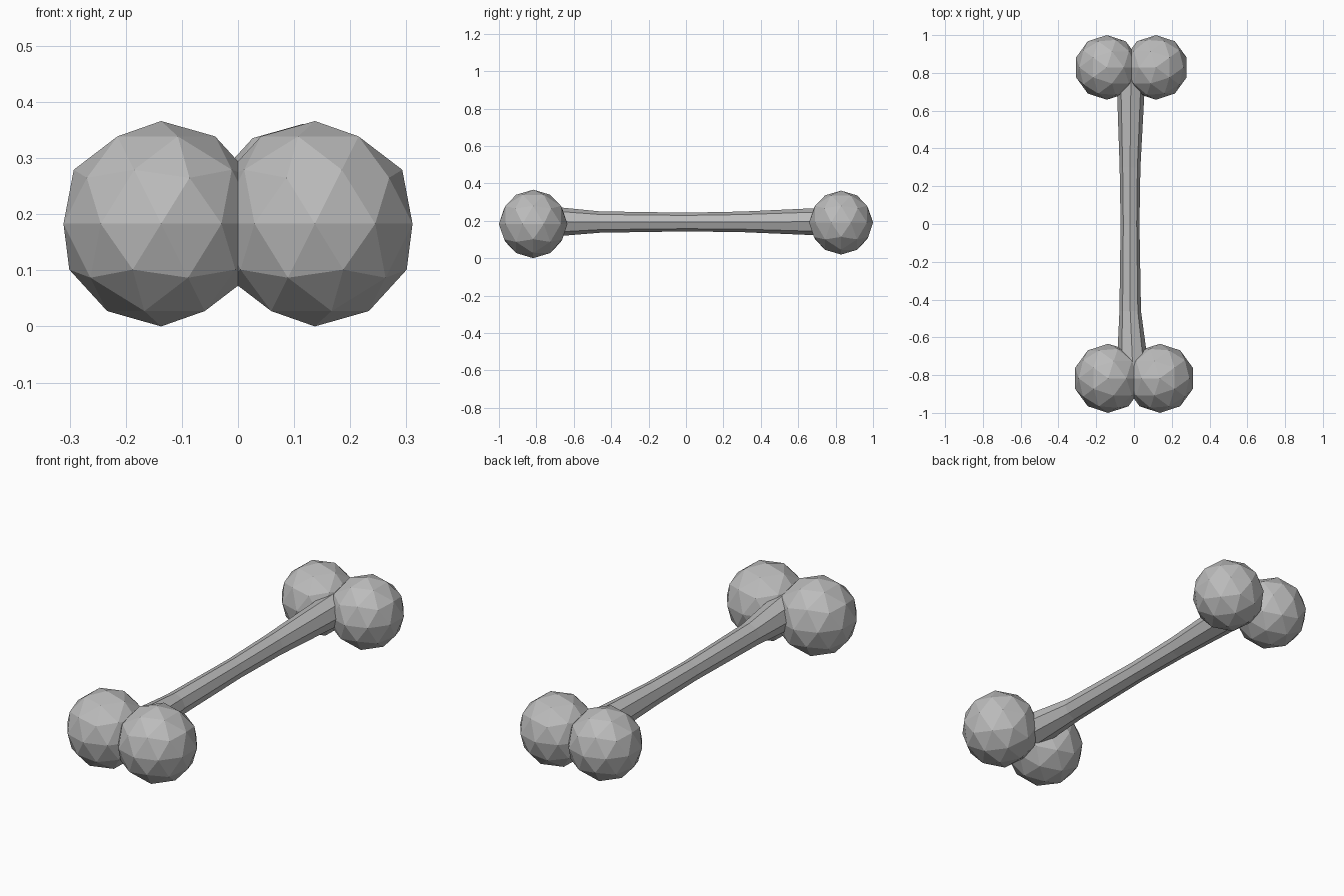
import bpy, bmesh, math
from mathutils import Matrix, Vector

cube = bpy.data.objects.get("Cube")
if cube:
    bpy.data.objects.remove(cube, do_unlink=True)

# Single grey material
grey = bpy.data.materials.new("bone_grey")
grey.use_nodes = True
colour = (0.5, 0.5, 0.5, 1)
grey.diffuse_color = colour
grey.node_tree.nodes["Principled BSDF"].inputs["Base Color"].default_value = colour


def add_object(name, bm):
    bmesh.ops.recalc_face_normals(bm, faces=bm.faces)
    mesh = bpy.data.meshes.new(name)
    bm.to_mesh(mesh)
    bm.free()
    mesh.materials.append(grey)
    obj = bpy.data.objects.new(name, mesh)
    bpy.context.collection.objects.link(obj)
    return obj


def knob(name, centre, radius, mirrored):
    bm = bmesh.new()
    bmesh.ops.create_icosphere(bm, subdivisions=2, radius=radius)
    if mirrored:
        bmesh.ops.scale(bm, vec=(-1, 1, 1), verts=bm.verts)
    bmesh.ops.translate(bm, vec=centre, verts=bm.verts)
    return add_object(name, bm)


# Paired faceted knobs at each end
for end, mid_x, y, z, radius, spread in (
        ("front", 0, -0.817, 0.183, 0.183, 0.137),
        ("back", -0.014, 0.829, 0.19, 0.171, 0.13)):
    for side, sign in (("left", 1), ("right", -1)):
        knob(f"{end}_{side}_knob", (mid_x + sign * spread, y, z), radius, sign > 0)

# Eight-sided shaft flaring towards the knobs: y, centre x, centre z, radius
SECTIONS = ((-0.8, -0.005, 0.196, 0.088), (-0.46, -0.02, 0.193, 0.057),
            (0, -0.021, 0.193, 0.05), (0.3, -0.021, 0.194, 0.055),
            (0.8, -0.016, 0.195, 0.077))
SIDES = 8
bm = bmesh.new()
rings = []
for y, x, z, radius in SECTIONS:
    angles = [math.tau * i / SIDES for i in range(SIDES)]
    rings.append([bm.verts.new((x + radius * math.cos(a), y, z + radius * math.sin(a)))
                  for a in angles])
for a, b in zip(rings, rings[1:]):
    for i in range(SIDES):
        j = (i + 1) % SIDES
        bm.faces.new((a[i], a[j], b[j], b[i]))
bm.faces.new(rings[0])
bm.faces.new(rings[-1])
add_object("shaft", bm)
